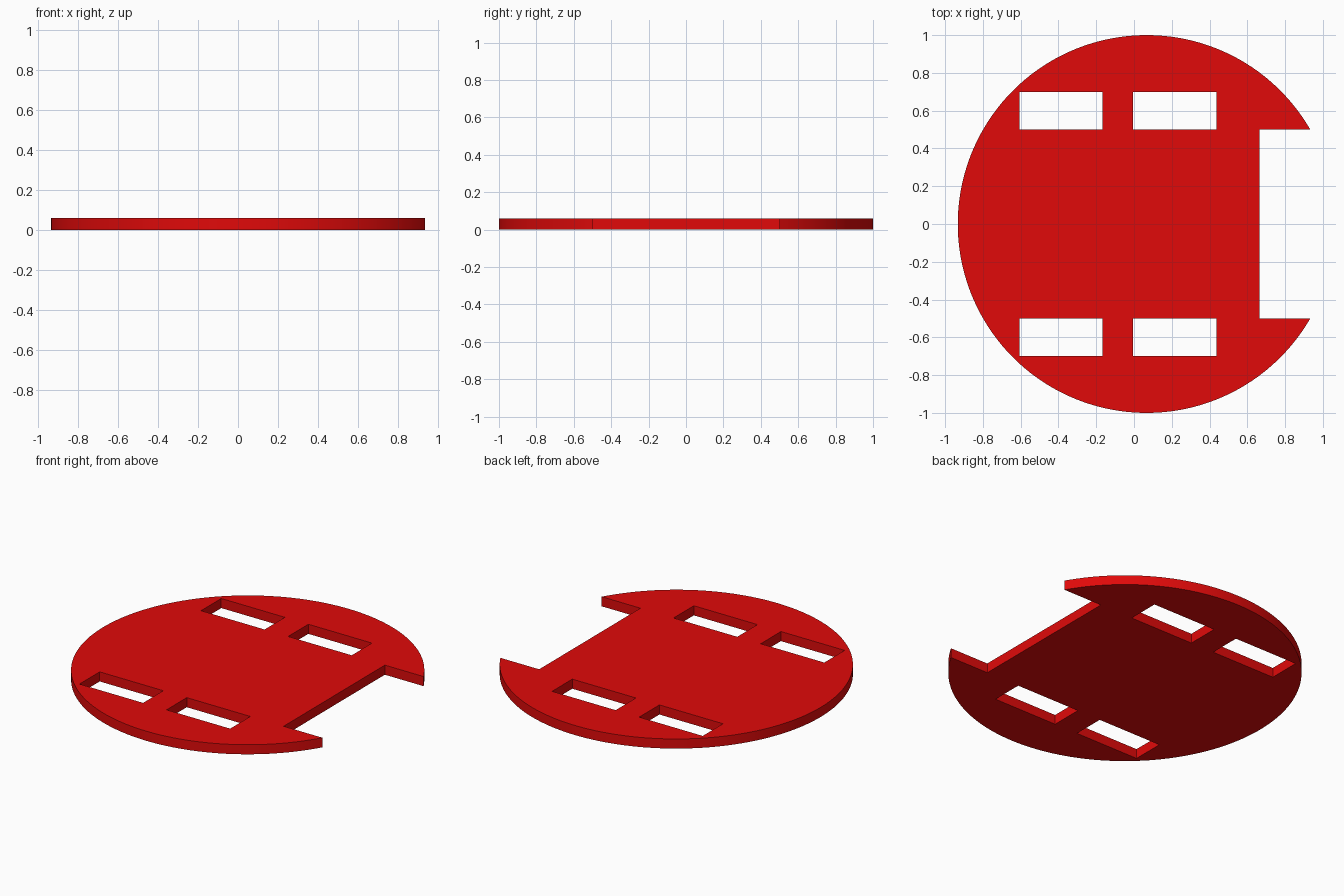
import bpy, bmesh
from math import cos, sin, radians

if "Cube" in bpy.data.objects:
    bpy.data.objects.remove(bpy.data.objects["Cube"])

THICK = 0.06
CX = 0.067          # disc centre, shifted so the notched shape is centred
NOTCH_X = 0.665

curve = bpy.data.curves.new("base_plate", 'CURVE')
curve.dimensions = '2D'
curve.fill_mode = 'BOTH'
curve.extrude = THICK / 2


def add_loop(points):
    s = curve.splines.new('POLY')
    s.points.add(len(points) - 1)
    for p, (x, y) in zip(s.points, points):
        p.co = (x, y, 0, 1)
    s.use_cyclic_u = True


# Round outline with a rectangular notch on the right
arc = [(CX + cos(radians(a)), sin(radians(a))) for a in range(30, 331, 2)]
add_loop(arc + [(NOTCH_X, -0.5), (NOTCH_X, 0.5)])

# Four wheel slots
for x in (-0.606, -0.004):
    for y in (-0.7, 0.5):
        add_loop([(x, y), (x + 0.44, y), (x + 0.44, y + 0.2), (x, y + 0.2)])

plate = bpy.data.objects.new("base_plate", curve)
bpy.context.collection.objects.link(plate)
bpy.context.view_layer.objects.active = plate
plate.select_set(True)
bpy.ops.object.convert(target='MESH')
plate = bpy.context.object

# Weld caps to walls and rest the plate on the floor
bm = bmesh.new()
bm.from_mesh(plate.data)
bmesh.ops.remove_doubles(bm, verts=bm.verts, dist=1e-4)
bmesh.ops.translate(bm, verts=bm.verts, vec=(0, 0, THICK / 2))
bmesh.ops.recalc_face_normals(bm, faces=bm.faces)
bm.to_mesh(plate.data)
bm.free()
bpy.ops.object.shade_smooth_by_angle(angle=radians(30))

# Red finish
red = bpy.data.materials.new("red")
red.diffuse_color = (0.75, 0.003, 0.003, 1)
red.use_nodes = True
red.node_tree.nodes["Principled BSDF"].inputs["Base Color"].default_value = red.diffuse_color
plate.data.materials.clear()
plate.data.materials.append(red)
